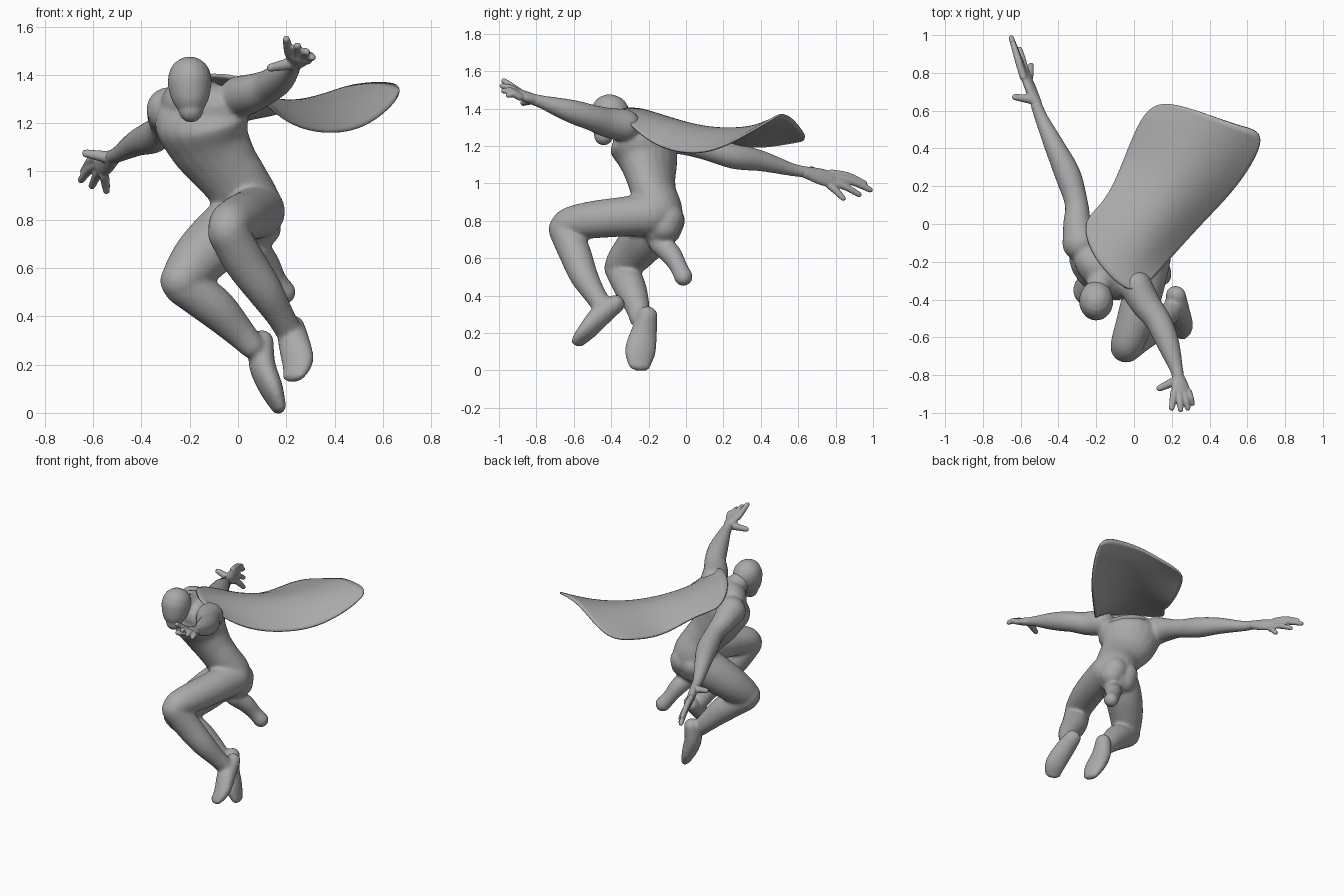
import bpy, bmesh, math
from mathutils import Vector

cube = bpy.data.objects.get("Cube")
if cube:
    bpy.data.objects.remove(cube, do_unlink=True)

GREY = (0.4, 0.4, 0.4, 1.0)
grey = bpy.data.materials.new("plain_grey")
grey.diffuse_color = GREY
grey.use_nodes = True
bsdf = grey.node_tree.nodes["Principled BSDF"]
bsdf.inputs["Base Color"].default_value = GREY
bsdf.inputs["Roughness"].default_value = 0.6

SIDES, STEPS = 20, 5


def spline(rows):
    """Smooth interpolation through rows of numbers."""
    out, last = [], len(rows) - 1
    for i in range(last):
        p0, p1, p2, p3 = (rows[min(max(j, 0), last)] for j in (i - 1, i, i + 1, i + 2))
        for s in range(STEPS):
            t = s / STEPS
            out.append([0.5 * (2 * b + (c - a) * t + (2 * a - 5 * b + 4 * c - d) * t * t
                               + (3 * b - a - 3 * c + d) * t ** 3)
                        for a, b, c, d in zip(p0, p1, p2, p3)])
    out.append(list(rows[-1]))
    return out


def loft(bm, sections, side=(1, 0, 0), side_end=None):
    """Round-ended elliptical tube; sections are x, y, z, half width[, half depth]."""
    rows = spline([s if len(s) == 5 else (*s, s[3]) for s in sections])
    n = len(rows)
    pts = [Vector(r[:3]) for r in rows]
    s0, s1 = Vector(side), Vector(side_end or side)
    rings = []
    for i, r in enumerate(rows):
        t = (pts[min(i + 1, n - 1)] - pts[max(i - 1, 0)]).normalized()
        u = s0.lerp(s1, i / (n - 1))
        u = (u - t * u.dot(t)).normalized()
        v = t.cross(u)
        ks = [0.0]
        if i == 0:
            ks = [-0.97, -0.85, -0.6, -0.3, 0.0]
        elif i == n - 1:
            ks = [0.0, 0.3, 0.6, 0.85, 0.97]
        for k in ks:
            c = pts[i] + t * k * min(r[3], r[4])
            f = math.sqrt(1 - k * k)
            rings.append([bm.verts.new(c + u * r[3] * f * math.cos(a) + v * r[4] * f * math.sin(a))
                          for a in (2 * math.pi * j / SIDES for j in range(SIDES))])
    for lo, hi in zip(rings, rings[1:]):
        for j in range(SIDES):
            k = (j + 1) % SIDES
            bm.faces.new((lo[j], lo[k], hi[k], hi[j]))
    bm.faces.new(rings[0][::-1])
    bm.faces.new(rings[-1])


def make(name, bm):
    bmesh.ops.recalc_face_normals(bm, faces=bm.faces)
    for f in bm.faces:
        f.smooth = True
    me = bpy.data.meshes.new(name)
    bm.to_mesh(me)
    bm.free()
    me.materials.append(grey)
    ob = bpy.data.objects.new(name, me)
    bpy.context.collection.objects.link(ob)
    return ob


def fused(name, parts, voxel, smooth):
    """Blend several lofts into one continuous skin."""
    bm = bmesh.new()
    for sections, *sides in parts:
        loft(bm, sections, *sides)
    ob = make(name, bm)
    rm = ob.modifiers.new("fuse", 'REMESH')
    rm.mode = 'VOXEL'
    rm.voxel_size = voxel
    rm.use_smooth_shade = True
    sm = ob.modifiers.new("soften", 'SMOOTH')
    sm.factor = 0.5
    sm.iterations = smooth


# Trunk: pelvis up to the shoulders, twisting toward the raised arm
trunk = [(.04, -.135, .765, .118, .105), (.045, -.14, .85, .138, .12),
         (-.005, -.172, .95, .142, .115), (-.062, -.19, 1.03, .158, .122),
         (-.118, -.205, 1.12, .186, .145), (-.15, -.228, 1.21, .212, .165),
         (-.16, -.25, 1.275, .185, .11)]
neck = [(-.165, -.26, 1.3, .085), (-.18, -.31, 1.335, .07), (-.195, -.37, 1.36, .065)]
# Buttock masses
left_glute = [(.085, -.1, .81, .09), (.095, -.115, .77, .085)]
right_glute = [(.0, -.09, .8, .085), (.0, -.105, .75, .08)]

# Arms
left_arm = [(.01, -.33, 1.31, .088), (.06, -.42, 1.325, .08), (.12, -.5, 1.35, .07),
            (.16, -.58, 1.375, .066), (.19, -.66, 1.4, .056), (.225, -.77, 1.435, .036),
            (.235, -.82, 1.45, .032)]
right_arm = [(-.285, -.1, 1.255, .096), (-.3, 0, 1.225, .076), (-.305, .11, 1.185, .062),
             (-.35, .26, 1.145, .069), (-.415, .4, 1.12, .056), (-.49, .56, 1.075, .036),
             (-.52, .64, 1.06, .031)]

# Legs
left_thigh = [(.08, -.18, .835, .116), (.05, -.35, .82, .106), (.01, -.5, .805, .1),
              (-.03, -.615, .785, .09), (-.042, -.652, .757, .083)]
left_shin = [(-.04, -.647, .747, .086), (.025, -.595, .63, .086), (.108, -.548, .51, .076),
             (.17, -.49, .41, .06), (.205, -.45, .35, .056)]
left_foot = [(.222, -.375, .355, .055, .048), (.23, -.45, .3, .066, .058),
             (.248, -.53, .21, .07, .044), (.232, -.575, .155, .055, .028)]
right_thigh = [(0, -.15, .81, .115), (-.07, -.2, .73, .125), (-.15, -.265, .65, .117),
               (-.212, -.33, .576, .1), (-.235, -.35, .548, .088)]
right_shin = [(-.225, -.342, .53, .087), (-.1, -.298, .44, .086), (0, -.26, .34, .066),
              (.055, -.25, .28, .054)]
right_foot = [(.1, -.205, .295, .054, .048), (.1, -.225, .2, .072, .054),
              (.138, -.245, .1, .084, .047), (.168, -.25, .026, .062, .03)]
# Trailing stub behind the right thigh
stub = [(.07, -.14, .68, .06), (.115, -.08, .62, .057), (.155, -.038, .55, .047), (.19, -.014, .5, .05)]

fused("body", [
    (trunk, (1, -.25, 0), (.75, -.65, 0)), (neck,), (left_glute,), (right_glute,),
    (left_arm,), (right_arm,), (left_thigh,), (left_shin,), (left_foot, (.87, -.3, .35)),
    (right_thigh, (0, 1, 0)), (right_shin, (0, 1, 0)), (right_foot, (-.25, 1, 0)), (stub,)], .01, 8)

# Head with a smooth tapered jaw
skull = [(-.195, -.44, 1.255, .052, .052), (-.197, -.432, 1.295, .075, .08),
         (-.2, -.413, 1.355, .09, .102), (-.2, -.402, 1.385, .09, .102)]
fused("head", [(skull,)], .008, 6)


def hand(name, wrist, knuckles, across, width, fingers, thumb):
    """Palm, four fingers spread along the knuckle line, and a thumb."""
    w, k, ac = Vector(wrist), Vector(knuckles), Vector(across).normalized()
    parts = [([(*w, .032, .028), (*w.lerp(k, .55), width * .95, .027), (*k, width, .023)], ac)]
    for i, (bend, tip) in enumerate(fingers):
        root = k + ac * width * (.8 - 1.6 * i / 3)
        tip = Vector(tip)
        mid = root.lerp(tip, .5) + Vector((0, 0, bend))
        parts.append(([(*root, .02), (*mid, .019), (*tip, .015)], ac))
    root, tip = (Vector(p) for p in thumb)
    parts.append(([(*root, .025), (*root.lerp(tip, .5), .021), (*tip, .017)], (0, 0, 1)))
    fused(name, parts, .006, 4)


hand("left_hand", (.235, -.81, 1.448), (.25, -.89, 1.475), (-1, 0, .35), .05,
     [(.0, (.2, -.975, 1.548)), (.008, (.247, -.982, 1.52)),
      (.01, (.285, -.975, 1.495)), (.01, (.308, -.95, 1.472))],
     ((.21, -.835, 1.445), (.135, -.87, 1.43)))
hand("right_hand", (-.515, .635, 1.06), (-.57, .775, 1.02), (-.45, .1, 1), .048,
     [(.012, (-.64, .955, 1.0)), (.012, (-.65, .985, .965)),
      (.008, (-.605, .925, .94)), (.004, (-.545, .84, .92))],
     ((-.545, .66, 1.06), (-.63, .672, 1.075)))

# Cape: a control grid from the shoulders out to the flying hem
cape_rows = [
    [(-.28, .02, 1.31), (-.23, -.15, 1.37), (-.15, -.25, 1.4), (-.07, -.33, 1.4), (.03, -.37, 1.39)],
    [(-.15, .11, 1.27), (-.06, .02, 1.32), (.02, -.06, 1.335), (.09, -.13, 1.31), (.18, -.19, 1.2)],
    [(-.055, .33, 1.175), (.06, .26, 1.25), (.17, .17, 1.30), (.27, .08, 1.26), (.38, .03, 1.15)],
    [(.035, .57, 1.22), (.18, .48, 1.27), (.32, .39, 1.31), (.44, .28, 1.28), (.56, .21, 1.19)],
    [(.13, .65, 1.23), (.28, .62, 1.28), (.43, .565, 1.35), (.57, .515, 1.37), (.72, .48, 1.36)]]
bm = bmesh.new()
grid = [[bm.verts.new(p) for p in row] for row in cape_rows]
for lo, hi in zip(grid, grid[1:]):
    for j in range(len(lo) - 1):
        bm.faces.new((lo[j], lo[j + 1], hi[j + 1], hi[j]))
cape = make("cape", bm)
sub = cape.modifiers.new("drape", 'SUBSURF')
sub.levels = sub.render_levels = 3
thick = cape.modifiers.new("cloth", 'SOLIDIFY')
thick.thickness = .012
thick.offset = 0
